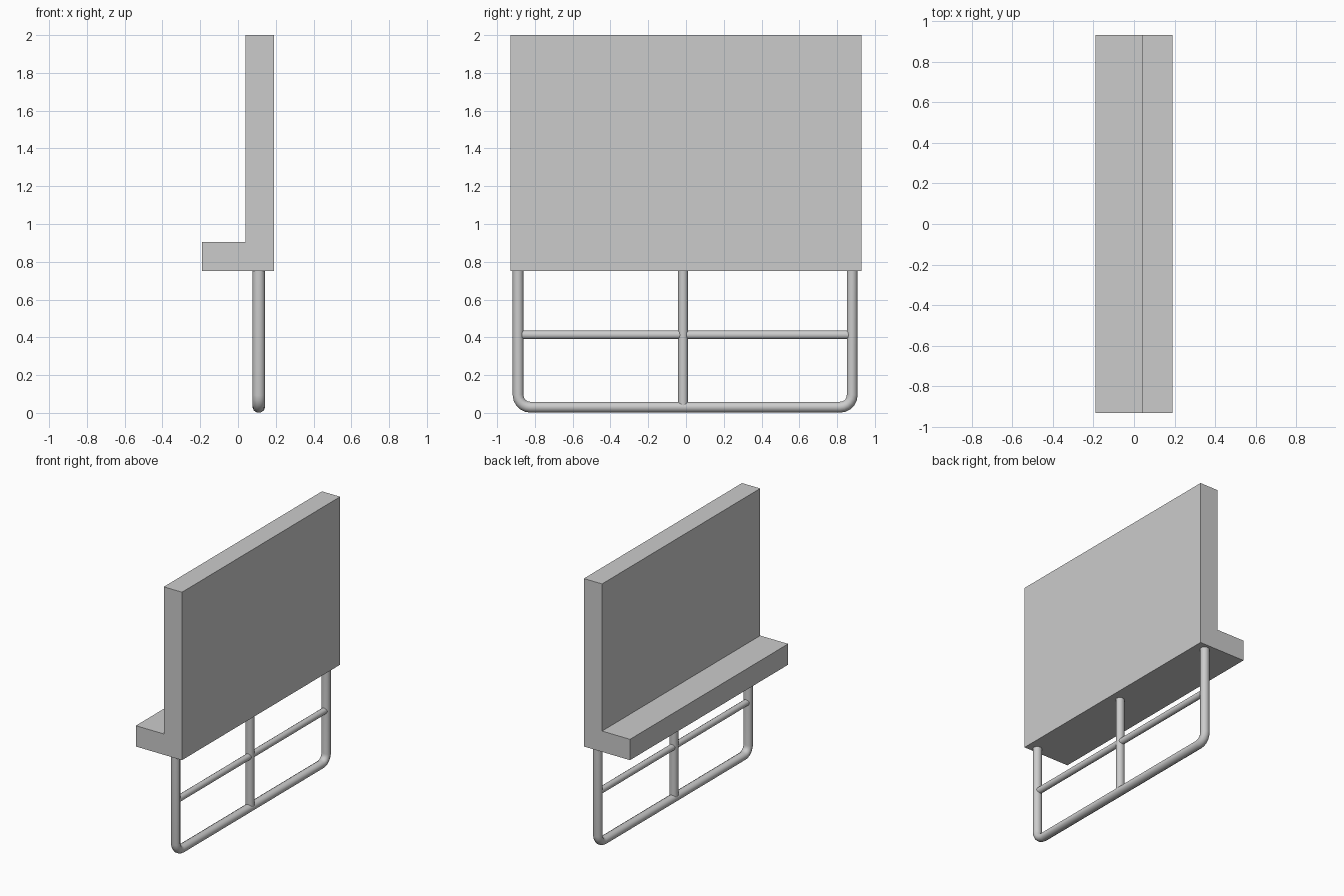
import bpy, bmesh, math

if "Cube" in bpy.data.objects:
    bpy.data.objects.remove(bpy.data.objects["Cube"])

TUBE_X = 0.11  # plane of the tubular frame


def extrude_profile(name, pts, y0, y1):
    bm = bmesh.new()
    face = bm.faces.new([bm.verts.new((x, y0, z)) for x, z in pts])
    ext = bmesh.ops.extrude_face_region(bm, geom=[face])
    verts = [v for v in ext["geom"] if isinstance(v, bmesh.types.BMVert)]
    bmesh.ops.translate(bm, verts=verts, vec=(0, y1 - y0, 0))
    bmesh.ops.recalc_face_normals(bm, faces=bm.faces)
    mesh = bpy.data.meshes.new(name)
    bm.to_mesh(mesh)
    bm.free()
    obj = bpy.data.objects.new(name, mesh)
    bpy.context.collection.objects.link(obj)
    return obj


def tube(name, path, radius, x_stretch=1.0):
    curve = bpy.data.curves.new(name, "CURVE")
    curve.dimensions = "3D"
    curve.bevel_depth = radius
    curve.bevel_resolution = 3
    curve.use_fill_caps = True
    spline = curve.splines.new("POLY")
    spline.points.add(len(path) - 1)
    for p, (y, z) in zip(spline.points, path):
        p.co = (0, y, z, 1)
    obj = bpy.data.objects.new(name, curve)
    obj.location.x = TUBE_X
    obj.scale.x = x_stretch
    bpy.context.collection.objects.link(obj)
    bpy.ops.object.select_all(action="DESELECT")
    obj.select_set(True)
    bpy.context.view_layer.objects.active = obj
    bpy.ops.object.convert(target="MESH")
    bpy.ops.object.shade_smooth_by_angle(angle=math.radians(50))
    return bpy.context.object


def corner(y, z, r, a0, a1, steps=5):
    angles = [math.radians(a0 + (a1 - a0) * i / steps) for i in range(steps + 1)]
    return [(y + r * math.cos(a), z + r * math.sin(a)) for a in angles]


# L-shaped back panel with ledge
extrude_profile("back_panel_and_ledge",
                [(-0.19, 0.75), (0.19, 0.75), (0.19, 2.0),
                 (0.04, 2.0), (0.04, 0.905), (-0.19, 0.905)], -0.93, 0.93)

# U-shaped outer frame: two legs and floor rail with rounded corners
LEFT, RIGHT, R, BEND = -0.889, 0.88, 0.03, 0.065
path = [(LEFT, 0.755)]
path += corner(LEFT + BEND, R + BEND, BEND, 180, 270)
path += corner(RIGHT - BEND, R + BEND, BEND, 270, 360)
path += [(RIGHT, 0.755)]
tube("leg_frame", path, R, 1.1)

# Middle post
MID = -0.015
tube("middle_post", [(MID, 0.04), (MID, 0.755)], 0.028, 1.1)

# Cross bars on either side of the post
for side, y in (("left", LEFT), ("right", RIGHT)):
    end = y + math.copysign(0.02, -y)
    tube(side + "_cross_bar", [(end, 0.413), (MID, 0.413)], 0.024)
